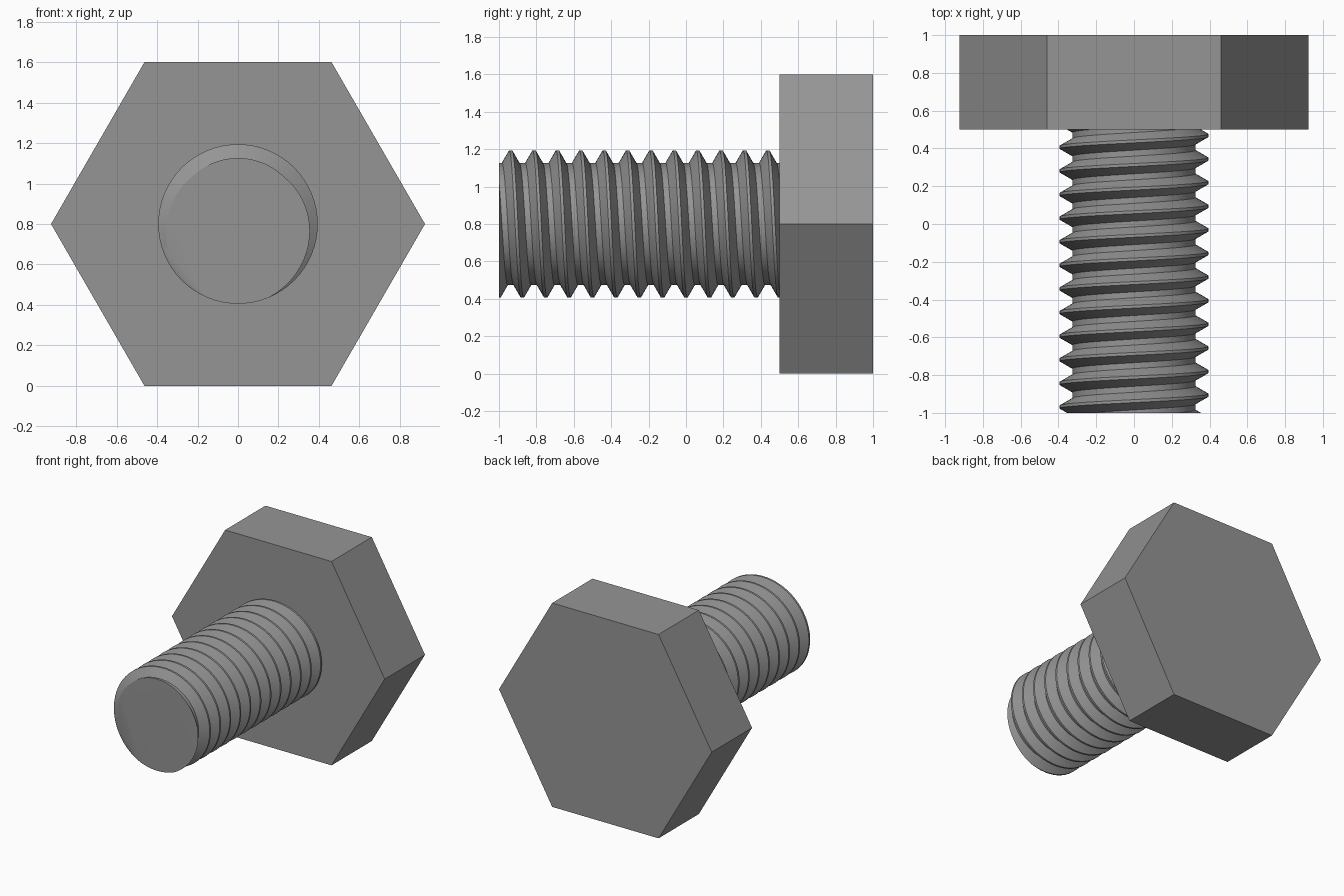
import bpy, bmesh, math
from mathutils import Matrix

if "Cube" in bpy.data.objects:
    bpy.data.objects.remove(bpy.data.objects["Cube"])

AXIS_Z = 0.8             # height of the bolt axis
PITCH = 0.125
MAJOR, MINOR = 0.394, 0.326
SEGMENTS = 64

steel = bpy.data.materials.new("steel grey")
steel.diffuse_color = (0.3, 0.3, 0.3, 1)
steel.use_nodes = True
steel.node_tree.nodes["Principled BSDF"].inputs["Base Color"].default_value = steel.diffuse_color


def add_object(name, bm):
    bmesh.ops.recalc_face_normals(bm, faces=bm.faces)
    mesh = bpy.data.meshes.new(name)
    bm.to_mesh(mesh)
    bm.free()
    mesh.materials.append(steel)
    obj = bpy.data.objects.new(name, mesh)
    bpy.context.collection.objects.link(obj)
    return obj


# Hexagonal head, flats on top and bottom
bm = bmesh.new()
bmesh.ops.create_cone(bm, cap_ends=True, segments=6, depth=0.5,
                      radius1=0.8 / math.cos(math.pi / 6),
                      radius2=0.8 / math.cos(math.pi / 6))
corner = max(bm.verts, key=lambda v: v.co.x).co
spin = Matrix.Rotation(-math.atan2(corner.y, corner.x), 4, 'Z')
bm.transform(Matrix.Translation((0, 0.75, AXIS_Z))
             @ Matrix.Rotation(math.pi / 2, 4, 'X') @ spin)
add_object("hex_head", bm)

# Threaded shank: trapezoid thread profile swept along a right-hand helix
crest, flank = PITCH / 16, PITCH * 5 / 16
profile = [(-crest, MAJOR), (crest, MAJOR), (crest + flank, MINOR),
           (PITCH - crest - flank, MINOR), (PITCH - crest, MAJOR)]
bm = bmesh.new()
rows = []
for k in range(SEGMENTS * 15 + 1):
    a = 2 * math.pi * k / SEGMENTS
    start = -0.9375 - 2 * PITCH + PITCH * k / SEGMENTS
    rows.append([bm.verts.new((r * math.sin(a), start + y, AXIS_Z + r * math.cos(a)))
                 for y, r in profile])
for lo, hi in zip(rows, rows[1:]):
    for j in range(4):
        bm.faces.new((lo[j], lo[j + 1], hi[j + 1], hi[j]))
bmesh.ops.remove_doubles(bm, verts=bm.verts, dist=1e-4)

# Trim both ends flat and cap them; the far end sits inside the head
for y, n in ((-1, -1), (0.52, 1)):
    cut = bmesh.ops.bisect_plane(bm, geom=bm.verts[:] + bm.edges[:] + bm.faces[:],
                                 plane_co=(0, y, 0), plane_no=(0, n, 0),
                                 dist=1e-6, clear_outer=True)
    rim = [e for e in cut["geom_cut"] if isinstance(e, bmesh.types.BMEdge)]
    bmesh.ops.holes_fill(bm, edges=rim, sides=0)
shank = add_object("threaded_shank", bm)

bpy.context.view_layer.objects.active = shank
shank.select_set(True)
bpy.ops.object.shade_smooth_by_angle(angle=math.radians(30))
